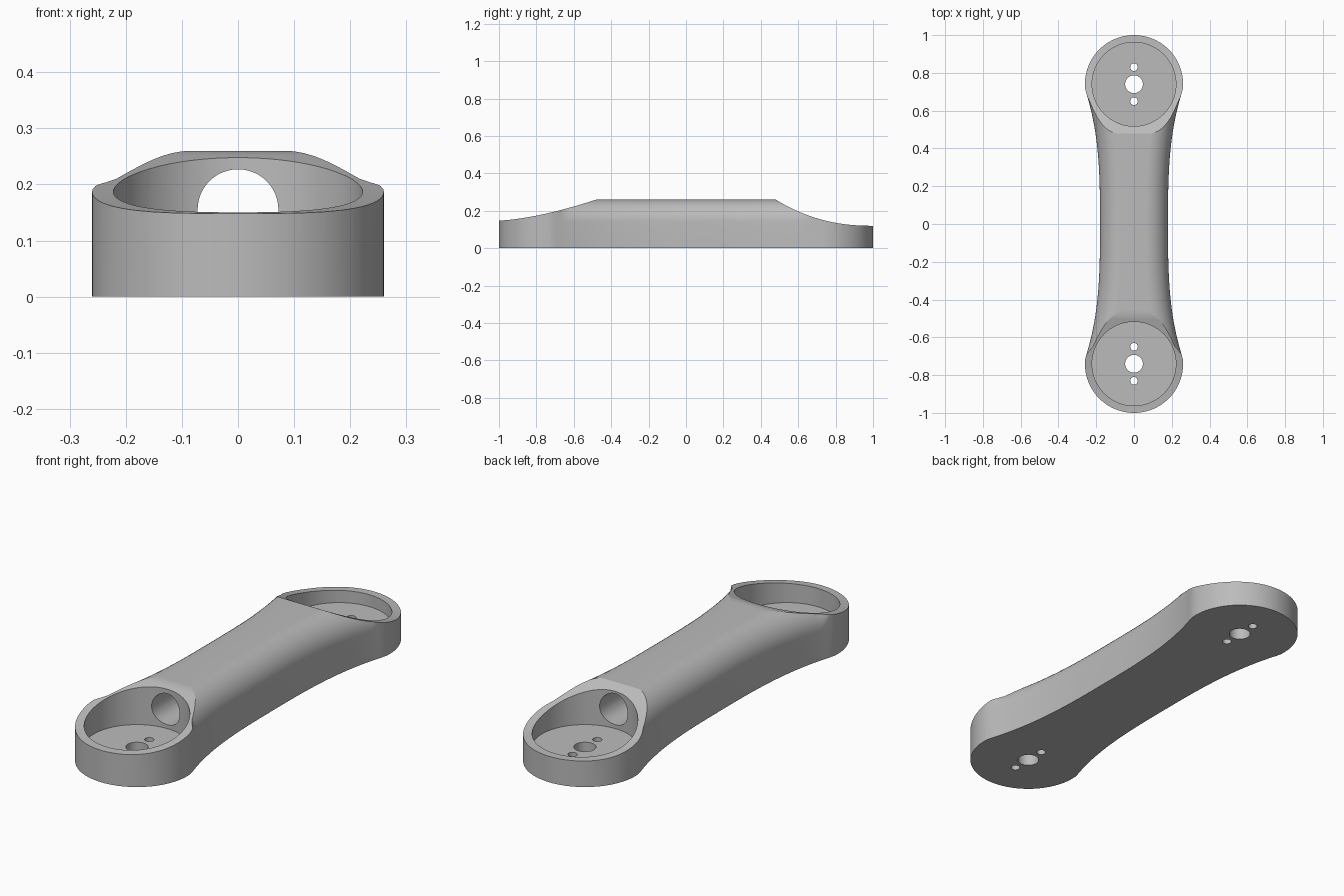
import bpy, bmesh, math
from mathutils import Matrix

if "Cube" in bpy.data.objects:
    bpy.data.objects.remove(bpy.data.objects["Cube"])

END_Y, END_R, TOP = 0.74, 0.26, 0.26

grey = bpy.data.materials.new("grey plastic")
grey.diffuse_color = (0.5, 0.5, 0.5, 1)
grey.use_nodes = True
grey.node_tree.nodes["Principled BSDF"].inputs["Base Color"].default_value = grey.diffuse_color


def to_object(name, bm):
    bmesh.ops.recalc_face_normals(bm, faces=bm.faces)
    mesh = bpy.data.meshes.new(name)
    bm.to_mesh(mesh)
    bm.free()
    mesh.materials.append(grey)
    ob = bpy.data.objects.new(name, mesh)
    bpy.context.collection.objects.link(ob)
    return ob


def loft(name, sections):
    """Skin a list of closed sections and cap both ends."""
    bm = bmesh.new()
    rings = [[bm.verts.new(p) for p in s] for s in sections]
    n = len(rings[0])
    for a, b in zip(rings, rings[1:]):
        for i in range(n):
            j = (i + 1) % n
            bm.faces.new((a[i], a[j], b[j], b[i]))
    bm.faces.new(rings[0])
    bm.faces.new(rings[-1])
    return to_object(name, bm)


def cylinder(name, r, depth, loc, sides, along_y=False):
    bm = bmesh.new()
    m = Matrix.Translation(loc)
    if along_y:
        m = m @ Matrix.Rotation(math.pi / 2, 4, 'X')
    bmesh.ops.create_cone(bm, cap_ends=True, segments=sides, radius1=r,
                          radius2=r, depth=depth, matrix=m)
    return to_object(name, bm)


def cut(target, tool, operation='DIFFERENCE'):
    mod = target.modifiers.new("cut", 'BOOLEAN')
    mod.object, mod.operation, mod.solver = tool, operation, 'EXACT'
    bpy.context.view_layer.objects.active = target
    bpy.ops.object.modifier_apply(modifier=mod.name)
    bpy.data.objects.remove(tool)


def half_width(y):
    """Waisted bar that runs into round ends."""
    y = abs(y)
    bar = 0.18 + 0.075 * (y / 0.7) ** 3 if y < 0.72 else 0
    disc = math.sqrt(max(END_R ** 2 - (y - END_Y) ** 2, 0)) if y > 0.7 else 0
    return max(bar, disc, 0.004)


def section(y):
    """Flat base, upright sides and rounded upper edges."""
    w = half_width(y)
    r = 0.12 * min(1, max(0.02, (0.74 - abs(y)) / 0.08))
    r = min(r, w * 0.9)
    right = [(w, 0)]
    for i in range(13):
        a = math.pi / 2 * i / 12
        right.append((w - r + r * math.cos(a), TOP + 0.02 - r + r * math.sin(a) - 0.02))
    return [(x, y, z) for x, z in right] + [(-x, y, z) for x, z in reversed(right)]


# Link body
ys = [0.72 * i / 30 for i in range(31)]
ys += [END_Y + END_R * math.sin(math.pi / 2 * i / 24) for i in range(25)]
ys = [-y for y in reversed(ys[1:])] + ys
body = loft("link_body", [section(y) for y in ys])

# Scooped side profile: flat middle, concave slopes to both ends
slope = [i / 20 for i in range(21)]
front = [(-0.48 - 0.52 * t, 0.148 + 0.112 * (1 - t) ** 1.52) for t in slope]
back = [(0.48 + 0.52 * t, 0.12 + 0.14 * (1 - t) ** 2.28) for t in slope]
front[0], back[0] = (-0.48, TOP - 0.0005), (0.48, TOP - 0.0005)
profile = [(-1.1, -0.1), (-1.1, 0.148)] + front[::-1] + back + [(1.1, 0.12), (1.1, -0.1)]
cut(body, loft("profile_cutter", [[(x, y, z) for y, z in profile] for x in (-0.5, 0.5)]),
    'INTERSECT')

# Round pockets, shaft holes and screw holes at each end
for s in (-1, 1):
    cut(body, cylinder("pocket_cutter", 0.222, 0.4, (0, s * END_Y, 0.265), 96))
    for dy, r, sides in ((0, 0.047, 40), (-0.09, 0.02, 24), (0.09, 0.02, 24)):
        cut(body, cylinder("hole_cutter", r, 0.4, (0, s * END_Y + dy, 0), sides))

# Cable tunnel joining the pockets
cut(body, cylinder("tunnel_cutter", 0.072, 1.3, (0, 0, 0.155), 48, True))

bpy.ops.object.select_all(action='DESELECT')
body.select_set(True)
bpy.context.view_layer.objects.active = body
bpy.ops.object.shade_smooth_by_angle(angle=math.radians(25))
